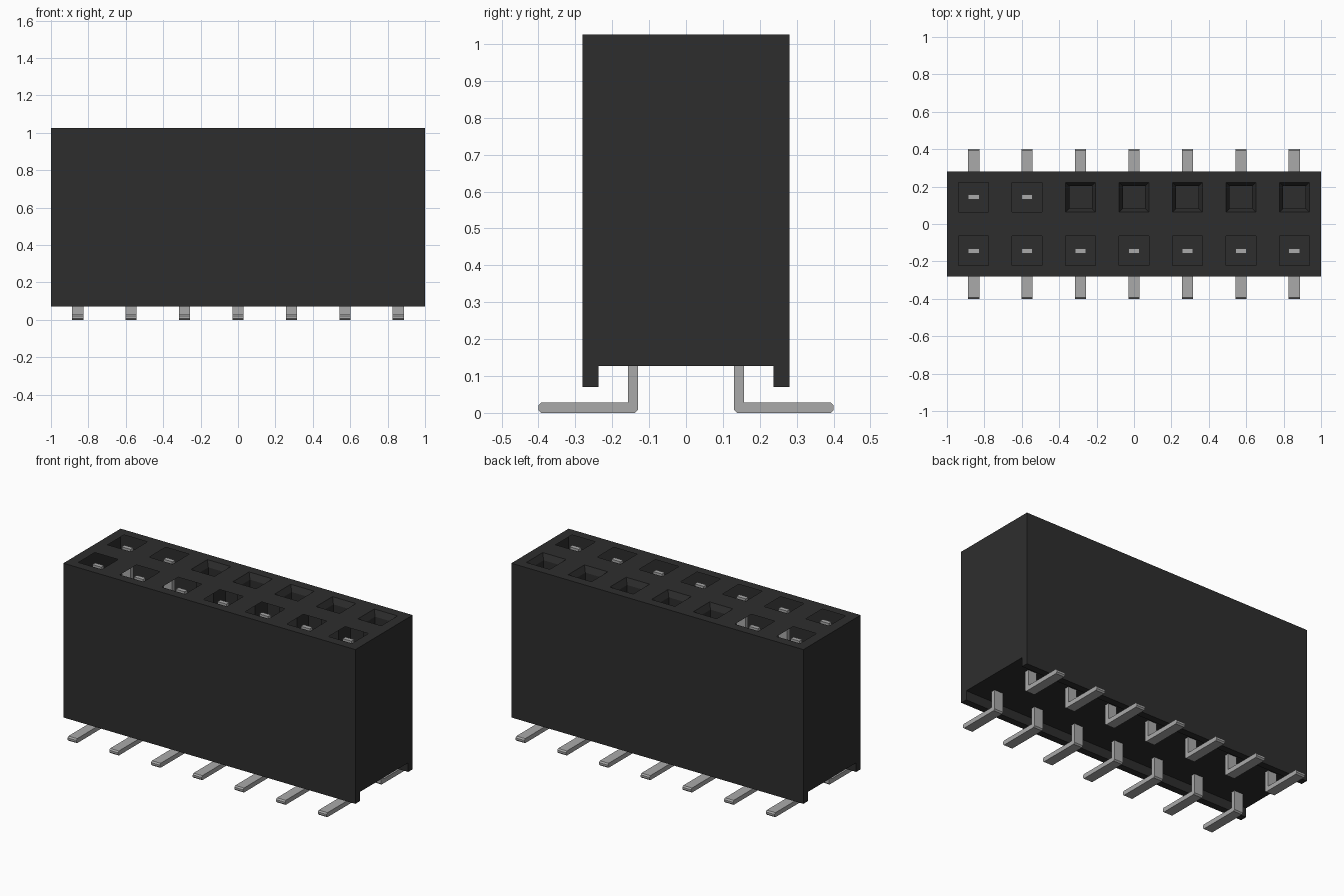
import bpy, bmesh

if "Cube" in bpy.data.objects:
    bpy.data.objects.remove(bpy.data.objects["Cube"], do_unlink=True)


def material(name, rgb):
    m = bpy.data.materials.new(name)
    m.use_nodes = True
    m.diffuse_color = (*rgb, 1)
    bsdf = next(n for n in m.node_tree.nodes if n.type == 'BSDF_PRINCIPLED')
    bsdf.inputs["Base Color"].default_value = (*rgb, 1)
    bsdf.inputs["Roughness"].default_value = 0.6
    return m


black = material("black plastic", (0.027, 0.027, 0.027))
silver = material("silver metal", (0.40, 0.40, 0.40))

PITCH, COLS = 2 / 7, 7
XS = [(i - 3) * PITCH for i in range(COLS)]
ROW_Y, HOLE, INNER = PITCH / 2, 0.08, 0.06
HALF_Y, TOP, CEILING, BOTTOM = 0.28, 1.025, 0.127, 0.07


def finish(bm, name, mat):
    me = bpy.data.meshes.new(name)
    bm.to_mesh(me)
    bm.free()
    me.materials.append(mat)
    ob = bpy.data.objects.new(name, me)
    bpy.context.collection.objects.link(ob)
    return ob


def quad(bm, pts):
    return bm.faces.new([bm.verts.new(p) for p in pts])


def square(x, y, h, z):
    return [(x - h, y - h, z), (x + h, y - h, z), (x + h, y + h, z), (x - h, y + h, z)]


def ring(bm, a, b):
    # Four walls from the square loop a down to the square loop b
    for i in range(4):
        j = (i + 1) % 4
        quad(bm, [a[i], a[j], b[j], b[i]])


# Housing: hollow shell, open channel underneath, socket openings in the lid
bm = bmesh.new()
profile = [(-HALF_Y, TOP), (-HALF_Y, BOTTOM), (-0.237, BOTTOM), (-0.237, CEILING),
           (0.237, CEILING), (0.237, BOTTOM), (HALF_Y, BOTTOM), (HALF_Y, TOP)]
for (y0, z0), (y1, z1) in zip(profile, profile[1:]):
    quad(bm, [(-1, y0, z0), (-1, y1, z1), (1, y1, z1), (1, y0, z0)])
for s in (-1, 1):
    pts = [(s, y, z) for y, z in profile]
    quad(bm, pts if s > 0 else pts[::-1])

xcuts = [-1] + [x + d for x in XS for d in (-HOLE, HOLE)] + [1]
ycuts = [-HALF_Y] + [y + d for y in (-ROW_Y, ROW_Y) for d in (-HOLE, HOLE)] + [HALF_Y]
for i in range(len(xcuts) - 1):
    for j in range(len(ycuts) - 1):
        if i % 2 and j % 2:
            continue
        x0, x1, y0, y1 = xcuts[i], xcuts[i + 1], ycuts[j], ycuts[j + 1]
        quad(bm, [(x0, y0, TOP), (x1, y0, TOP), (x1, y1, TOP), (x0, y1, TOP)])

# Lead-in funnels and blind wells in the back row
for x in XS[2:]:
    rim = square(x, ROW_Y, HOLE, TOP)
    throat = square(x, ROW_Y, INNER, TOP - 0.035)
    floor = square(x, ROW_Y, INNER, 0.5)
    ring(bm, rim, throat)
    ring(bm, throat, floor)
    quad(bm, floor)
bmesh.ops.remove_doubles(bm, verts=bm.verts, dist=1e-5)
bmesh.ops.dissolve_limit(bm, angle_limit=0.01, verts=bm.verts, edges=bm.edges)
finish(bm, "housing", black)

# Contact pins: bent profile with rounded foot, extruded across its width
W = 0.03


def pin(name, x, side, top):
    outline = [(0.130, top), (0.130, 0.008), (0.138, 0), (0.392, 0), (0.400, 0.008),
               (0.400, 0.020), (0.392, 0.028), (0.157, 0.028), (0.157, top)]
    bm = bmesh.new()
    face = quad(bm, [(x - W, side * y, z) for y, z in outline])
    ext = bmesh.ops.extrude_face_region(bm, geom=[face])
    verts = [v for v in ext["geom"] if isinstance(v, bmesh.types.BMVert)]
    bmesh.ops.translate(bm, verts=verts, vec=(2 * W, 0, 0))
    bmesh.ops.recalc_face_normals(bm, faces=bm.faces)
    finish(bm, name, silver)


for i, x in enumerate(XS):
    pin(f"front_pin_{i + 1}", x, -1, TOP - 0.025)
    # Pins below the blind wells stop short of the well floor
    pin(f"back_pin_{i + 1}", x, 1, TOP - 0.025 if i < 2 else 0.48)
